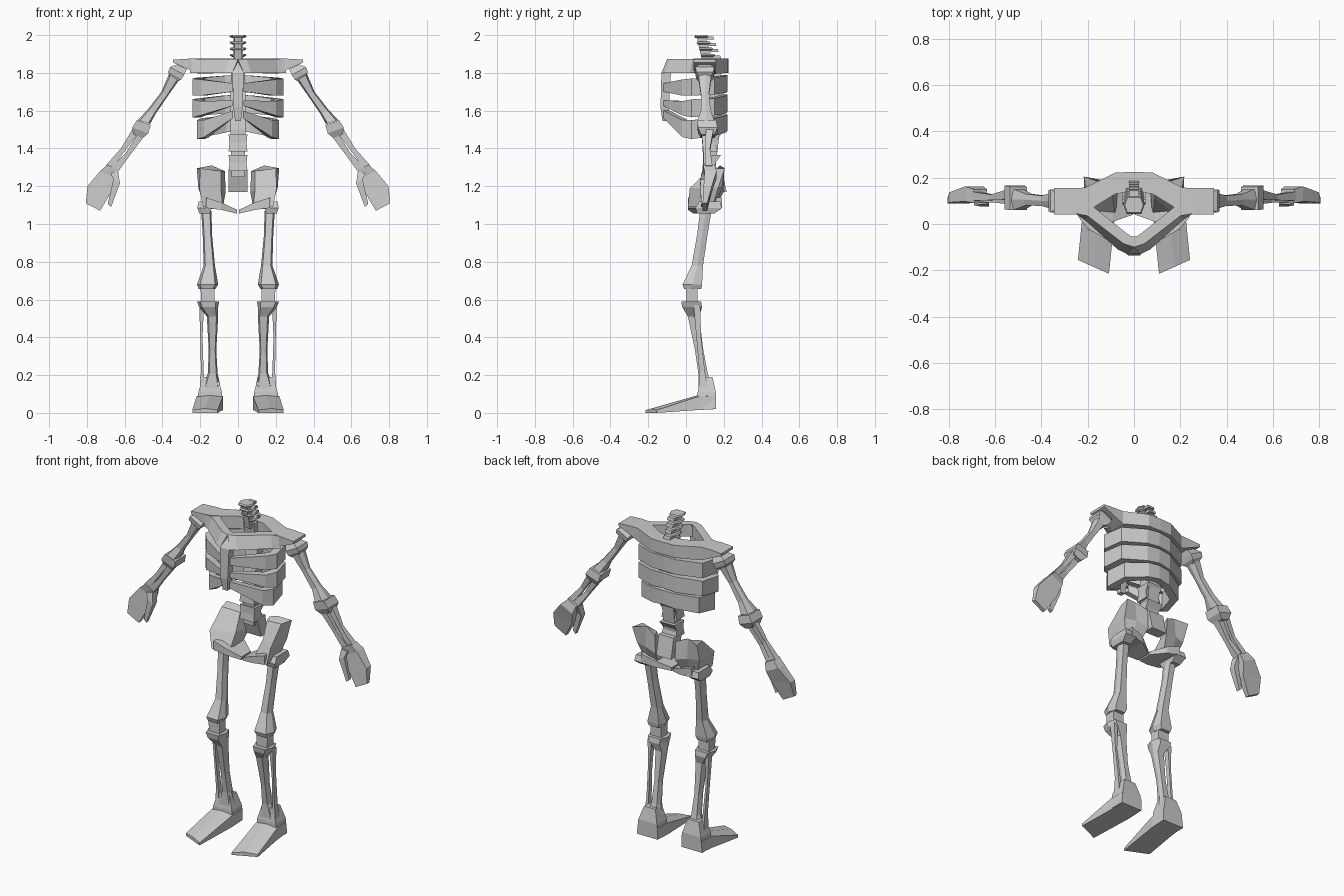
import bpy, bmesh
from mathutils import Vector as V

BOX = [(1, 1), (-1, 1), (-1, -1), (1, -1)]
HEX = [(1, 0), (.7, 1), (-.7, 1), (-1, 0), (-.7, -1), (.7, -1)]


def loft(name, rings, mirror=True, caps=True):
    """Skin flat-sided rings of points into one bone."""
    bm = bmesh.new()
    vs = [[bm.verts.new(p) for p in r] for r in rings]
    n = len(vs[0])
    for a, b in zip(vs, vs[1:]):
        for i in range(n):
            bm.faces.new((a[i], a[(i + 1) % n], b[(i + 1) % n], b[i]))
    if caps:
        bm.faces.new(vs[0])
        bm.faces.new(vs[-1])
    bmesh.ops.recalc_face_normals(bm, faces=bm.faces[:])
    me = bpy.data.meshes.new(name)
    bm.to_mesh(me)
    bm.free()
    ob = bpy.data.objects.new(name, me)
    bpy.context.collection.objects.link(ob)
    if mirror:
        m = ob.modifiers.new("Mirror", 'MIRROR')
        m.use_clip = True
    return ob


def upright(name, secs, shape=BOX, mirror=True):
    """Sections (z, x0, x1, y0, y1) stacked vertically."""
    return loft(name, [[((x0 + x1) / 2 + i * (x1 - x0) / 2,
                         (y0 + y1) / 2 + j * (y1 - y0) / 2, z) for i, j in shape]
                       for z, x0, x1, y0, y1 in secs], mirror)


def slanted(name, secs, shape=BOX):
    """Sections given by two edge points in the front plane, depth y and half thickness."""
    rings = []
    for x0, z0, x1, z1, y, h in secs:
        c, u = V(((x0 + x1) / 2, y, (z0 + z1) / 2)), V(((x1 - x0) / 2, 0, (z1 - z0) / 2))
        rings.append([c + u * i + V((0, h * j, 0)) for i, j in shape])
    return loft(name, rings)


# Lower spine, sacrum and the column behind the ribs
upright("sacrum", [(1.17, -.05, .05, .15, .215), (1.29, -.05, .05, .11, .19)], mirror=False)
for i, (a, b) in enumerate([(1.28, 1.365), (1.385, 1.475)]):
    upright(f"lumbar_vertebra_{i}", [(a, -.05, .05, .085, .165), ((a + b) / 2, -.045, .045, .09, .155),
                                     (b, -.05, .05, .09, .185)], mirror=False)
upright("spine_core", [(1.25, -.035, .035, .10, .15), (1.5, -.04, .04, .10, .18),
                       (1.7, -.04, .04, .13, .2), (1.87, -.035, .035, .10, .17)], mirror=False)

# Neck: slim core with flared discs leaning forward
upright("neck_core", [(1.84, -.025, .025, .09, .15), (2, -.025, .025, .055, .10)], HEX, False)
for i in range(4):
    z, y = 1.885 + i * .033, .085 - i * .012
    upright(f"neck_disc_{i}", [(z, -.03, .03, y, y + .06), (z + .008, -.045, .045, y - .005, y + .07),
                               (z + .016, -.04, .04, y, y + .065)], HEX, False)
    upright(f"neck_spur_{i}", [(z - .008, -.022, .022, y + .05, y + .10),
                               (z + .008, -.022, .022, y + .05, y + .095)], mirror=False)

# Ribs: closed bands, sagging at the sides and rising to the breastbone
PATH = [(0, .22), (.08, .213), (.215, .15), (.24, .03), (.2, -.02), (.03, -.118)]
INNER = [(0, .175), (.07, .17), (.175, .12), (.195, .03), (.17, .01), (.03, -.085)]
RIBS = [(1.0, [1.79, 1.785, 1.775, 1.77, 1.765, 1.745], [1.70, 1.695, 1.685, 1.68, 1.68, 1.70]),
        (1.0, [1.685, 1.68, 1.665, 1.66, 1.65, 1.655], [1.595, 1.585, 1.575, 1.565, 1.575, 1.625]),
        (.9, [1.58, 1.575, 1.56, 1.55, 1.55, 1.60], [1.495, 1.485, 1.465, 1.45, 1.46, 1.56])]
for k, (s, top, bot) in enumerate(RIBS):
    loft(f"rib_{k}", [[(x * s, y, t), (x * s, y, b), (p * s, q, b), (p * s, q, t)]
                      for (x, y), (p, q), t, b in zip(PATH, INNER, top, bot)], caps=False)
upright("breastbone", [(1.545, -.015, .015, -.125, -.095), (1.62, -.025, .025, -.135, -.09),
                       (1.8, -.03, .03, -.13, -.08), (1.873, -.03, .03, -.085, -.055)], mirror=False)

# Shoulder girdle: back bar with blades, and collar bones meeting in front
GIRDLE = [(0, .14, .225, 1.80, 1.875), (.08, .13, .222, 1.80, 1.875), (.21, .05, .157, 1.795, 1.875),
          (.265, .04, .155, 1.82, 1.875), (.345, .04, .155, 1.855, 1.87)]
loft("shoulder_girdle", [[(x, b, t), (x, f, t), (x, f, z), (x, b, z)] for x, f, b, z, t in GIRDLE])
loft("collar_bone", [[(x, y, 1.873), (x - dx, y + d, 1.873), (x - dx, y + d, 1.80), (x + e, y - e, 1.80)]
                     for x, y, dx, d, e in [(.255, .045, .06, .045, 0), (.2, .035, .03, .035, .015),
                                            (.045, -.085, .02, .04, .025), (0, -.10, 0, .04, .03)]])

# Arm: ball block, upper bone, elbow, twin forearm bones
slanted("shoulder_joint", [(.27, 1.82, .325, 1.845, .1, .03), (.285, 1.79, .36, 1.83, .1, .05),
                           (.30, 1.765, .37, 1.805, .1, .045), (.32, 1.755, .36, 1.78, .1, .03)])
slanted("upper_arm", [(.31, 1.765, .365, 1.795, .1, .035), (.37, 1.68, .405, 1.70, .1, .022),
                      (.435, 1.585, .475, 1.61, .105, .025), (.465, 1.53, .53, 1.55, .105, .045)], HEX)
slanted("elbow", [(.462, 1.525, .535, 1.55, .11, .05), (.475, 1.48, .56, 1.51, .115, .052),
                  (.505, 1.455, .555, 1.475, .115, .035)])
slanted("forearm_outer", [(.53, 1.48, .56, 1.50, .125, .02), (.60, 1.385, .62, 1.40, .115, .012),
                          (.67, 1.29, .70, 1.31, .12, .02)])
slanted("forearm_inner", [(.50, 1.46, .53, 1.48, .105, .022), (.575, 1.36, .595, 1.375, .105, .013),
                          (.64, 1.27, .675, 1.295, .115, .02)])
slanted("hand", [(.635, 1.285, .69, 1.315, .12, .03), (.65, 1.24, .73, 1.28, .13, .032),
                 (.67, 1.17, .797, 1.20, .115, .022), (.73, 1.07, .806, 1.11, .10, .012)])
slanted("thumb", [(.635, 1.28, .675, 1.27, .11, .025), (.625, 1.215, .66, 1.235, .095, .02),
                  (.672, 1.09, .69, 1.105, .09, .01)])

# Pelvis: flared wing on each side and a lower bridge to the middle
loft("pelvis_wing", [
    [(.20, .13, 1.295), (.218, .205, 1.295), (.14, .18, 1.31), (.07, .20, 1.28), (.09, .15, 1.28)],
    [(.205, .02, 1.19), (.21, .17, 1.19), (.14, .19, 1.19), (.065, .20, 1.17), (.09, .11, 1.18)],
    [(.185, .01, 1.09), (.175, .14, 1.09), (.14, .15, 1.08), (.085, .15, 1.085), (.08, .03, 1.09)]])
loft("pelvis_bridge", [[(x, y0, t), (x, y1, t), (x, y1, b), (x, y0, b)] for x, y0, y1, b, t in
                       [(.17, .01, .19, 1.085, 1.14), (.09, .01, .18, 1.075, 1.115),
                        (.005, .04, .13, 1.055, 1.075)]])

# Leg: thigh with wide hip and knee ends, knee, shin, thin outer shin bone
upright("hip_joint", [(1.055, .15, .205, .06, .15), (1.085, .14, .215, .05, .19), (1.12, .15, .21, .07, .18)])
upright("thigh", [(1.07, .14, .195, .075, .135), (.95, .138, .187, .06, .115), (.78, .122, .182, .03, .09),
                  (.68, .105, .217, -.018, .085), (.655, .12, .207, -.01, .08)], HEX)
upright("knee", [(.58, .125, .195, 0, .06), (.66, .125, .198, 0, .06)])
upright("shin", [(.59, .10, .217, -.025, .08), (.56, .105, .205, -.02, .085), (.51, .105, .165, .01, .07),
                 (.33, .115, .155, .048, .092), (.21, .108, .16, .065, .115), (.10, .085, .20, .065, .145)], HEX)
upright("outer_shin", [(.57, .18, .205, .04, .075), (.4, .188, .20, .055, .08), (.22, .182, .196, .07, .10),
                       (.1, .175, .205, .07, .12)])

# Foot: heel block and a long ridged wedge
upright("heel", [(.02, .08, .22, .06, .158), (.11, .085, .21, .062, .158), (.19, .108, .185, .075, .14)])
FOOT = [(.158, .153, .08, .215, .02, .09), (.06, .06, .08, .22, .015, .085),
        (-.215, -.155, .108, .242, 0, .015)]
loft("foot", [[(a, y, b), (a, y, t), ((a + c) / 2, (y + w) / 2, t + .008), (c, w, t), (c, w, b)]
              for y, w, a, c, b, t in FOOT])
